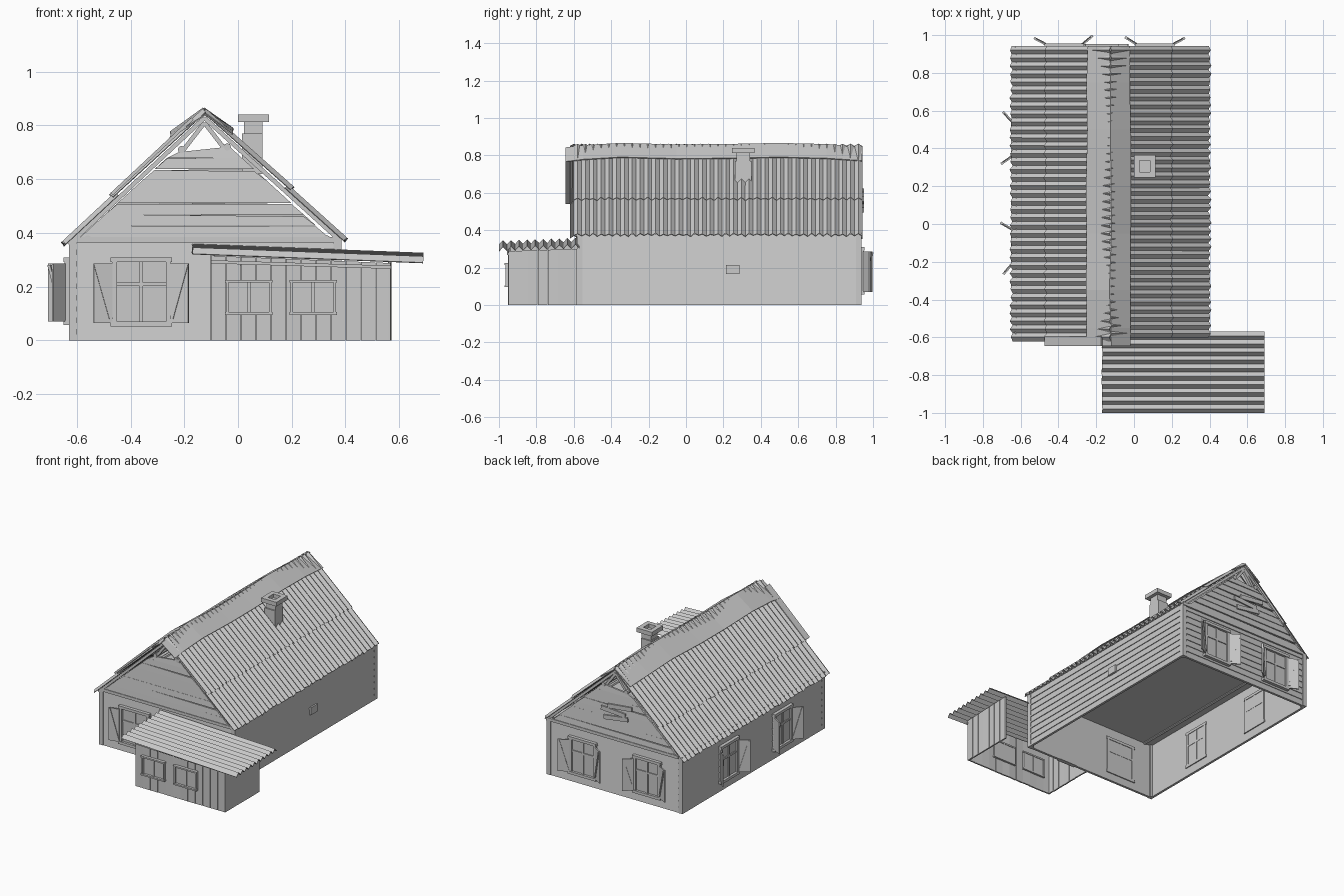
import bpy, bmesh, random
from math import radians
from mathutils import Matrix, Vector

random.seed(4)
cube = bpy.data.objects.get("Cube")
if cube:
    bpy.data.objects.remove(cube, do_unlink=True)

GREY = (0.59, 0.59, 0.59, 1)
mat = bpy.data.materials.new("plain grey")
mat.use_nodes = True
mat.diffuse_color = GREY
mat.node_tree.nodes["Principled BSDF"].inputs["Base Color"].default_value = GREY

X0, X1, Y0, Y1, EAVE, MID = -0.63, 0.385, -0.58, 0.935, 0.38, -0.125
ROOF = {-1: (-0.65, 0.36, 0.93), 1: (0.40, 0.375, 0.90)}   # eave x, eave z, slope


def jit(a):
    return random.uniform(-a, a)


def box(bm, lo, hi, m=Matrix()):
    lo, hi = Vector(lo), Vector(hi)
    size = Matrix.Diagonal((*(hi - lo), 1))
    bmesh.ops.create_cube(bm, size=1, matrix=m @ Matrix.Translation((lo + hi) / 2) @ size)


def prism(bm, pts, vec):
    a = [bm.verts.new(p) for p in pts]
    b = [bm.verts.new(Vector(p) + Vector(vec)) for p in pts]
    bm.faces.new(a)
    bm.faces.new(b[::-1])
    for i in range(len(a)):
        j = (i + 1) % len(a)
        bm.faces.new((a[i], b[i], b[j], a[j]))


def bar(bm, p, q, y, depth, t):
    # flat bar between two (x, z) points
    d = (Vector(q) - Vector(p)).normalized() * t / 2
    n = Vector((-d.y, d.x))
    pts = [Vector(p) - n, Vector(q) - n, Vector(q) + n, Vector(p) + n]
    prism(bm, [(c.x, y, c.y) for c in pts], (0, depth, 0))


def strip(bm, rows):
    # skin between successive rows of points
    grid = [[bm.verts.new(p) for p in r] for r in rows]
    for r, s in zip(grid, grid[1:]):
        for i in range(len(r) - 1):
            bm.faces.new((r[i], r[i + 1], s[i + 1], s[i]))


def sheet(bm, origin, u, v, waves, amp, ragged=0.006):
    # corrugated sheet: ridges along u, zigzag across v
    origin, u, v = Vector(origin), Vector(u), Vector(v)
    n = u.cross(v).normalized()
    if n.z < 0:
        n = -n
    rows = []
    for i in range(waves * 2 + 1):
        p = origin + v * i / (waves * 2) + n * (amp if i % 2 else -amp)
        d = u.normalized() * jit(ragged)
        rows.append([p + d, p + u])
    strip(bm, rows)


def finish(bm, name, thick=0):
    bmesh.ops.recalc_face_normals(bm, faces=bm.faces)
    me = bpy.data.meshes.new(name)
    bm.to_mesh(me)
    bm.free()
    me.materials.append(mat)
    ob = bpy.data.objects.new(name, me)
    bpy.context.collection.objects.link(ob)
    if thick:
        mod = ob.modifiers.new("thickness", "SOLIDIFY")
        mod.thickness = thick
        mod.offset = 0


# Clapboard walls
def wall(name, start, run, normal, boards=9):
    s, n, h = Vector(start), Vector(normal), EAVE / boards
    pts = [s - n * 0.016]
    for i in range(boards):
        pts += [s + Vector((0, 0, i * h)), s - n * 0.005 + Vector((0, 0, (i + 1) * h))]
    pts.append(s - n * 0.016 + Vector((0, 0, EAVE)))
    bm = bmesh.new()
    prism(bm, pts, run)
    finish(bm, name)


W, L = X1 - X0, Y1 - Y0
wall("front_wall", (X0, Y0, 0), (W, 0, 0), (0, -1, 0))
wall("back_wall", (X0, Y1, 0), (W, 0, 0), (0, 1, 0))
wall("left_wall", (X1, Y0, 0), (0, L, 0), (1, 0, 0))
wall("right_wall", (X0, Y0, 0), (0, L, 0), (-1, 0, 0))

bm = bmesh.new()
for x in (X0, X1 - 0.03):
    for y in (Y0 - 0.003, Y1 - 0.027):
        box(bm, (x, y, 0), (x + 0.03, y + 0.03, EAVE))
finish(bm, "corner_posts")

bm = bmesh.new()
box(bm, (X0 + 0.01, Y0 + 0.01, 0.372), (X1 - 0.01, Y1 - 0.01, 0.378))
finish(bm, "ceiling")

# Gables: loose boards, rafters, braces and tie beam
for name, y, out in (("front", Y0, -1), ("back", Y1, 1)):
    bm = bmesh.new()
    rows, z0, h = 8, 0.385, 0.042
    for i in range(rows):
        a, b = z0 + i * h, z0 + (i + 1) * h
        half = [(0.848 - z) / 0.915 - 0.045 for z in (a, b)]
        gap = [random.choice((0.0, 0.003, 0.008)) for _ in range(2)]
        if i == rows - 1:
            gap = [0.02, 0.0]
        prism(bm, [(MID - half[0], y + out * 0.004, a), (MID + half[0], y + out * 0.004, a),
                   (MID + half[1], y, b - gap[1]), (MID - half[1], y, b - gap[0])],
              (0, -out * 0.012, 0))
    finish(bm, name + "_gable_boards")

    bm = bmesh.new()
    ys = y if out < 0 else y - 0.025
    for side, (ex, ez, k) in ROOF.items():
        bar(bm, (ex - side * 0.02, ez - 0.004), (MID, 0.828), ys - 0.008, 0.025, 0.016)
        bar(bm, (MID + side * 0.085, 0.70), (MID, 0.81), ys, 0.02, 0.016)
    box(bm, (X0 + 0.03, y - 0.008, 0.365), (X1, y + 0.008, 0.385))
    finish(bm, name + "_rafters")

bm = bmesh.new()
for x, z in ((-0.21, 0.71), (-0.04, 0.72), (-0.56, 0.377), (0.33, 0.377)):
    m = Matrix.Translation((x, (Y0 + Y1) / 2, z)) @ Matrix.Rotation(radians(90), 4, "X")
    bmesh.ops.create_cone(bm, cap_ends=True, segments=8, radius1=0.014, radius2=0.014,
                          depth=L + 0.01, matrix=m)
finish(bm, "purlins")

bm = bmesh.new()
for x, z, ang in ((-0.17, 0.60, 6), (-0.12, 0.56, -4), (-0.14, 0.52, 8)):
    m = Matrix.Translation((x, Y1 + 0.012, z)) @ Matrix.Rotation(radians(ang), 4, "Y")
    box(bm, (-0.09, -0.005, -0.014), (0.09, 0.005, 0.014), m)
finish(bm, "loose_back_boards")

# Corrugated main roof: two courses per slope, the upper overlapping
for side, label in ((-1, "right"), (1, "left")):
    ex, ez, k = ROOF[side]
    split = 0.2 if side > 0 else -0.47
    front = -0.60 if side > 0 else -0.62
    for course, xa, xb, lift in (("lower", ex, split - side * 0.02, 0), ("upper", split, MID, 0.012)):
        bm = bmesh.new()
        za = ez + abs(ex - xa) * k + lift
        run = (xb - xa, 0, abs(xb - xa) * k - lift * 0.4)
        sheet(bm, (xa, front, za), run, (0, 0.942 - front, 0), 37, 0.008)
        finish(bm, label + "_roof_" + course, 0.003)

# Sagging ridge cap
bm = bmesh.new()
rows = []
for y, z in ((-0.645, 0.84), (-0.55, 0.852), (-0.35, 0.864), (-0.05, 0.856),
             (0.2, 0.858), (0.5, 0.864), (0.75, 0.858), (0.942, 0.845)):
    rows.append([(-0.25 + jit(0.008), y, z - 0.088), (MID + jit(0.006), y, z),
                 (-0.02 + jit(0.004), y, z - 0.075)])
strip(bm, rows)
finish(bm, "ridge_cap", 0.005)

bm = bmesh.new()
bar(bm, (-0.47, 0.545), (-0.17, 0.825), -0.645, 0.05, 0.012)
finish(bm, "loose_verge_board")

# Chimney with hollow cap
bm = bmesh.new()
box(bm, (0.015, 0.262, 0.62), (0.092, 0.35, 0.77))
box(bm, (0.022, 0.27, 0.77), (0.092, 0.342, 0.815))
for a in (0, 1):
    box(bm, (0.0 + a * 0.085, 0.245, 0.812), (0.03 + a * 0.085, 0.365, 0.84))
    box(bm, (0.03, 0.245 + a * 0.09, 0.812), (0.085, 0.275 + a * 0.09, 0.84))
finish(bm, "chimney")

bm = bmesh.new()
box(bm, (X1 - 0.005, 0.215, 0.165), (X1 + 0.01, 0.285, 0.215))
finish(bm, "wall_vent")


# Windows: local -y points out of the wall
def window(name, loc, turn, w, z0, z1, shutters=None, t=0.018):
    m = Matrix.Translation(loc) @ Matrix.Rotation(radians(turn), 4, "Z")
    h = w / 2
    bm = bmesh.new()
    box(bm, (-h, -0.004, z0), (h, 0.019, z1), m)
    for s in (-1, 1):
        box(bm, (s * h - t / 2, -0.016, z0), (s * h + t / 2, 0.022, z1), m)
    for z in (z0, z1):
        box(bm, (-h - t * 0.8, -0.02, z - t / 2), (h + t * 0.8, 0.023, z + t / 2), m)
    box(bm, (-0.006, -0.01, z0), (0.006, 0.021, z1), m)
    if shutters:
        zm = z0 + (z1 - z0) * 0.62
        box(bm, (-h, -0.01, zm - 0.006), (h, 0.021, zm + 0.006), m)
    finish(bm, name)
    for s, ang in zip((-1, 1), shutters or ()):
        bm = bmesh.new()
        hinge = m @ Matrix.Translation((s * (h + t / 2), -0.015, 0)) @ Matrix.Rotation(radians(-s * ang), 4, "Z")
        a, b = sorted((0, s * 0.07))
        box(bm, (a, -0.004, z0 + 0.005), (b, 0.004, z1 - 0.015), hinge)
        prism(bm, [hinge @ Vector(p) for p in ((0, -0.009, z0 + 0.02), (s * 0.012, -0.009, z0 + 0.02),
              (s * 0.07, -0.009, z1 - 0.02), (s * 0.058, -0.009, z1 - 0.02))],
              hinge.to_3x3() @ Vector((0, 0.006, 0)))
        finish(bm, name + ("_shutter_a" if s < 0 else "_shutter_b"))


window("front_window", (-0.36, Y0, 0), 0, 0.20, 0.06, 0.30, (12, 18))
window("back_window_right", (-0.37, Y1, 0), 180, 0.18, 0.065, 0.30, (40, 28))
window("back_window_left", (0.11, Y1, 0), 180, 0.18, 0.065, 0.30, (28, 32))
window("side_window_back", (X0, 0.45, 0), -90, 0.17, 0.065, 0.30, (42, 55))
window("side_window_front", (X0, -0.12, 0), -90, 0.17, 0.065, 0.30, (60, 40))

# Porch of vertical boards
PX0, PX1, PY = -0.10, 0.57, -0.95


def porch_top(x, y):
    return 0.316 - 0.041 * (x + 0.17) + 0.035 * (y + 1)


def board_wall(name, a, b, normal, count):
    a, b, n = Vector(a), Vector(b), Vector(normal)
    bm = bmesh.new()
    for i in range(count):
        p = a.lerp(b, i / count) + n * jit(0.002)
        q = a.lerp(b, (i + 0.97) / count) + n * jit(0.002)
        tops = [Vector((c.x, c.y, porch_top(c.x, c.y))) for c in (q, p)]
        prism(bm, [p, q] + tops, -n * 0.01)
    finish(bm, name)


board_wall("porch_front", (PX0, PY, 0), (PX1, PY, 0), (0, -1, 0), 12)
board_wall("porch_left", (PX1, PY, 0), (PX1, Y0, 0), (1, 0, 0), 7)
board_wall("porch_right", (PX0, PY, 0), (PX0, Y0, 0), (-1, 0, 0), 7)
window("porch_window_right", (0.04, PY, 0), 0, 0.16, 0.10, 0.22, t=0.01)
window("porch_window_left", (0.28, PY, 0), 0, 0.16, 0.10, 0.22, t=0.01)

bm = bmesh.new()
bar(bm, (PX0, 0.292), (PX1, 0.272), PY - 0.008, 0.01, 0.012)
finish(bm, "porch_header")

bm = bmesh.new()
box(bm, (0.0, Y0 - 0.008, 0), (0.14, Y0 + 0.02, 0.28))
finish(bm, "door")

bm = bmesh.new()
sheet(bm, (-0.17, -1.0, 0.332), (0.86, 0, -0.033), (0, 0.43, 0.015), 10, 0.011, 0.003)
finish(bm, "porch_roof", 0.004)
